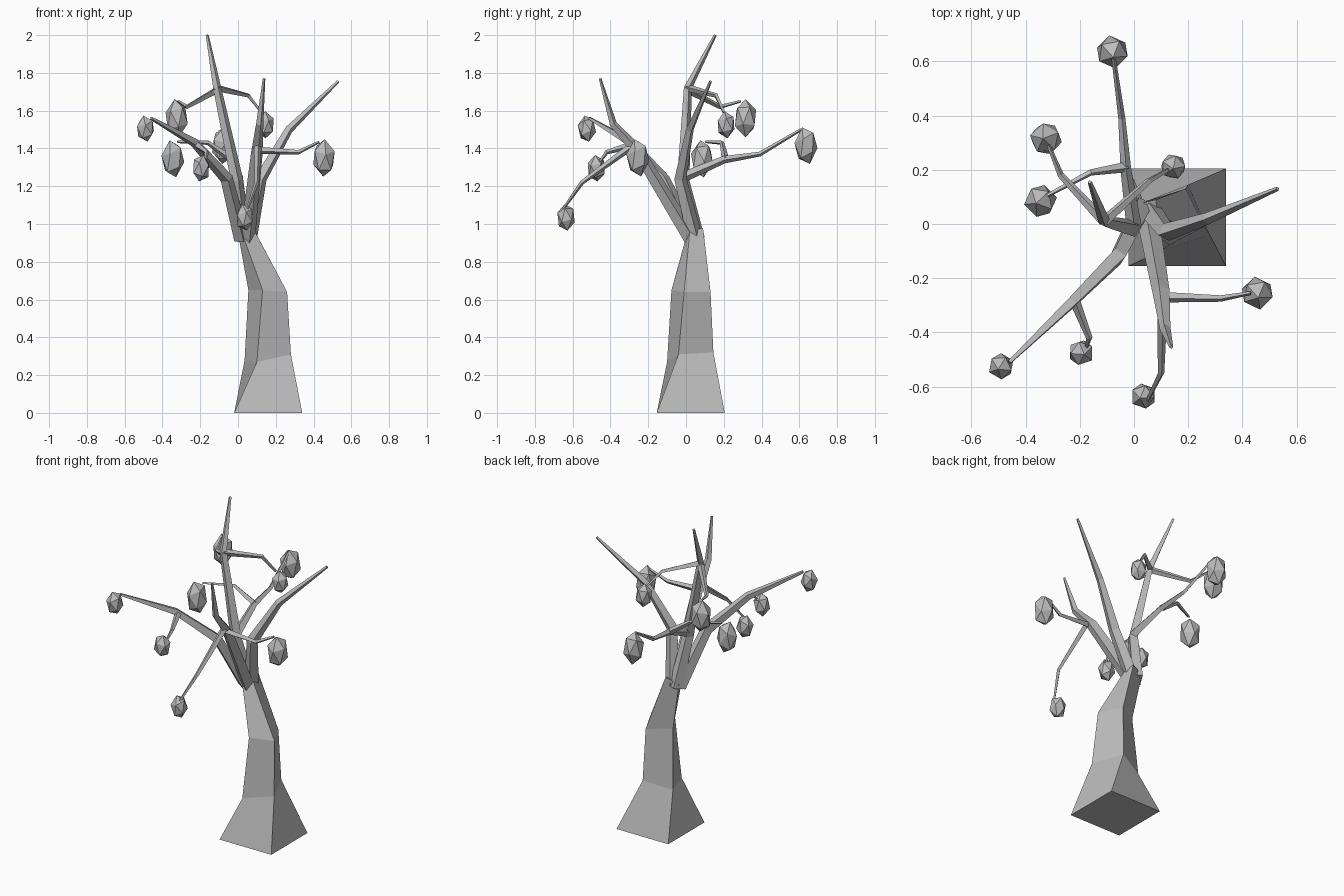
import bpy, bmesh, random
from math import cos, sin, pi
from mathutils import Vector, Euler

cube = bpy.data.objects.get("Cube")
if cube:
    bpy.data.objects.remove(cube, do_unlink=True)
random.seed(4)

grey = bpy.data.materials.new("plain grey")
grey.use_nodes = True
grey.diffuse_color = (0.5, 0.5, 0.5, 1)
bsdf = next(n for n in grey.node_tree.nodes if n.type == 'BSDF_PRINCIPLED')
bsdf.inputs["Base Color"].default_value = grey.diffuse_color
bsdf.inputs["Roughness"].default_value = 0.9


def finish(name, bm):
    bmesh.ops.recalc_face_normals(bm, faces=bm.faces)
    mesh = bpy.data.meshes.new(name)
    bm.to_mesh(mesh)
    bm.free()
    mesh.materials.append(grey)
    obj = bpy.data.objects.new(name, mesh)
    bpy.context.collection.objects.link(obj)
    return obj


def loft(name, rings):
    """Skin a list of equal-sized rings and cap both ends."""
    bm = bmesh.new()
    loops = [[bm.verts.new(p) for p in ring] for ring in rings]
    n = len(loops[0])
    for low, high in zip(loops, loops[1:]):
        for i in range(n):
            j = (i + 1) % n
            bm.faces.new((low[i], low[j], high[j], high[i]))
    bm.faces.new(loops[0])
    bm.faces.new(loops[-1])
    return finish(name, bm)


def branch(name, path, radii, sides=4):
    """Tapered square-section limb along a bent path."""
    pts = [Vector(p) for p in path]
    rings = []
    side = None
    for i, p in enumerate(pts):
        tangent = (pts[min(i + 1, len(pts) - 1)] - pts[max(i - 1, 0)]).normalized()
        if side is None:
            side = Vector((1, 0.3, 0)) if abs(tangent.x) < 0.8 else Vector((0, 1, 0.2))
        side = (side - tangent * side.dot(tangent)).normalized()
        up = tangent.cross(side)
        rings.append([p + (side * cos(2 * pi * k / sides) + up * sin(2 * pi * k / sides)) * radii[i]
                      for k in range(sides)])
    return loft(name, rings)


def fruit(name, centre, width, height):
    """Faceted hanging pod, slightly tilted."""
    bm = bmesh.new()
    bmesh.ops.create_icosphere(bm, subdivisions=1, radius=1)
    tilt = Euler((random.uniform(-.3, .3), random.uniform(-.3, .3), random.uniform(0, 6)))
    for v in bm.verts:
        v.co.rotate(tilt)
        v.co = Vector((v.co.x * width / 2, v.co.y * width / 2, v.co.z * height / 2)) + Vector(centre)
    return finish(name, bm)


# Twisting four-sided trunk
loft("trunk", [
    [(-.02, -.155, 0), (.34, -.155, 0), (.34, .205, 0), (-.02, .205, 0)],
    [(.10, -.10, .27), (.28, -.04, .31), (.20, .145, .32), (.035, .08, .28)],
    [(.13, -.077, .65), (.26, -.01, .64), (.19, .13, .64), (.055, .05, .65)],
    [(.03, 0, .93), (.09, .02, .96), (.08, .09, .98), (0, .07, .95)],
])

# Main limbs rising from the fork
limb = (.042, .034, .022, .008)
branch("tall_limb", [(.03, .06, .92), (-.005, -.015, 1.23), (-.11, .01, 1.72), (-.163, .155, 2)], limb)
branch("right_limb", [(.06, .05, .92), (.12, -.03, 1.24), (.27, .02, 1.5), (.53, .13, 1.755)], limb)
branch("front_limb", [(.05, .03, .92), (.10, -.25, 1.38), (.115, -.385, 1.53), (.138, -.455, 1.77)],
       (.042, .032, .02, .007))
branch("side_limb", [(.02, .04, .92), (-.06, -.12, 1.24), (-.23, -.29, 1.43), (-.46, -.51, 1.56)],
       (.042, .034, .024, .009))
branch("back_limb", [(0, -.01, 1.25), (-.03, .2, 1.34), (-.045, .39, 1.37), (-.075, .61, 1.5)],
       (.028, .02, .013, .008))

# Thin twigs that carry the pods
twig = (.02, .012, .007)
for name, path in {
    "front_twig": [(.10, -.27, 1.39), (.32, -.275, 1.38), (.43, -.255, 1.435)],
    "drooping_twig": [(.105, -.29, 1.41), (.10, -.55, 1.22), (.05, -.65, 1.08)],
    "side_twig": [(-.22, -.28, 1.42), (-.165, -.42, 1.38), (-.175, -.455, 1.33)],
    "back_twig": [(-.03, .21, 1.34), (-.16, .19, 1.43), (-.32, .105, 1.435)],
    "upper_back_twig": [(-.11, .01, 1.71), (-.27, .18, 1.62), (-.315, .29, 1.65)],
    "upper_right_twig": [(-.11, .01, 1.72), (.055, .16, 1.68), (.125, .2, 1.59)],
}.items():
    branch(name, path, twig)

# Pods: large ones then small ones
large = [(.455, -.255, 1.35), (-.08, .635, 1.415), (-.345, .085, 1.345), (-.325, .315, 1.56)]
small = [(.035, -.635, 1.035), (-.49, -.525, 1.505), (-.195, -.475, 1.295), (.145, .212, 1.525)]
for i, c in enumerate(large):
    fruit(f"large_pod_{i + 1}", c, .125, .205)
for i, c in enumerate(small):
    fruit(f"small_pod_{i + 1}", c, .1, .145)
